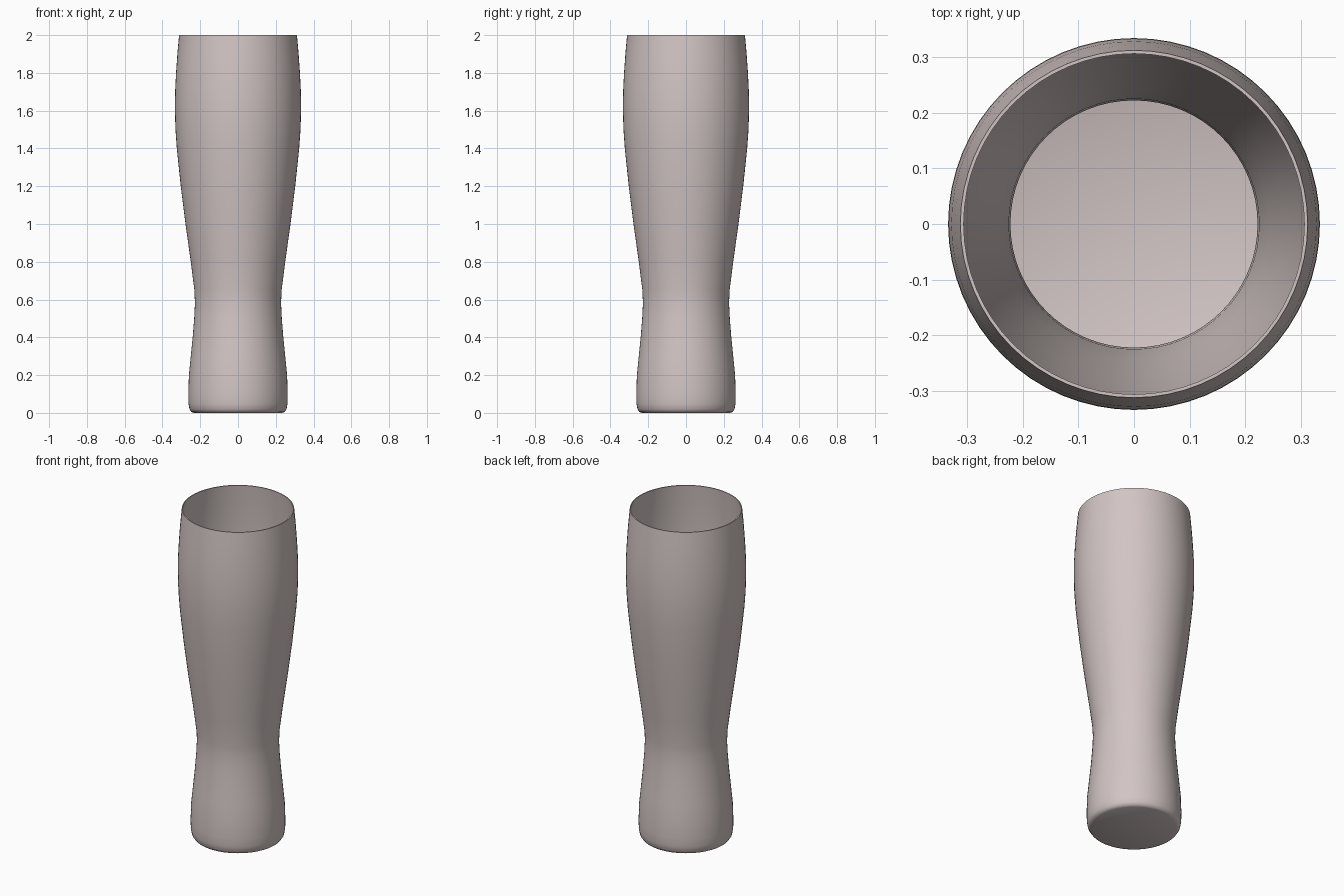
import bpy
import bmesh
import math
from mathutils import Vector

if "Cube" in bpy.data.objects:
    bpy.data.objects.remove(bpy.data.objects["Cube"], do_unlink=True)

SEGMENTS = 64
WALL = 0.006

# Outer silhouette as (radius, height), foot to rim
outer = [(0.235, 0), (0.248, 0.006), (0.257, 0.02), (0.262, 0.05),
         (0.263, 0.1), (0.26, 0.2), (0.25, 0.3), (0.24, 0.4),
         (0.232, 0.5), (0.228, 0.58), (0.231, 0.65), (0.25, 0.8),
         (0.278, 1.0), (0.303, 1.2), (0.324, 1.4), (0.331, 1.5),
         (0.334, 1.6), (0.333, 1.7), (0.328, 1.8), (0.321, 1.9),
         (0.312, 2.0)]

# Thin inner wall follows the outside, down to a rounded floor
inner = [(r - WALL, max(z, WALL) if z > 0.01 else z + WALL) for r, z in reversed(outer)]
profile = [(0, 0)] + outer + inner + [(0, WALL)]

# Lathe the closed section around the vertical axis
bm = bmesh.new()
verts = [bm.verts.new((r, 0, z)) for r, z in profile]
edges = [bm.edges.new(pair) for pair in zip(verts, verts[1:])]
bmesh.ops.spin(bm, geom=verts + edges, cent=Vector(), axis=Vector((0, 0, 1)),
               angle=math.tau, steps=SEGMENTS, use_duplicate=False)
bmesh.ops.remove_doubles(bm, verts=bm.verts, dist=0.0005)
bmesh.ops.recalc_face_normals(bm, faces=bm.faces)

mesh = bpy.data.meshes.new("glass_body")
bm.to_mesh(mesh)
bm.free()
glass = bpy.data.objects.new("glass_body", mesh)
bpy.context.collection.objects.link(glass)

# One pale warm grey for the whole vessel
grey = bpy.data.materials.new("pale_warm_grey")
grey.use_nodes = True
colour = (0.64, 0.56, 0.55, 1)
grey.diffuse_color = colour
grey.node_tree.nodes["Principled BSDF"].inputs["Base Color"].default_value = colour
mesh.materials.append(grey)

# Smooth sides and floor, crisp rim
bpy.ops.object.select_all(action="DESELECT")
glass.select_set(True)
bpy.context.view_layer.objects.active = glass
bpy.ops.object.shade_smooth_by_angle(angle=math.radians(60))
